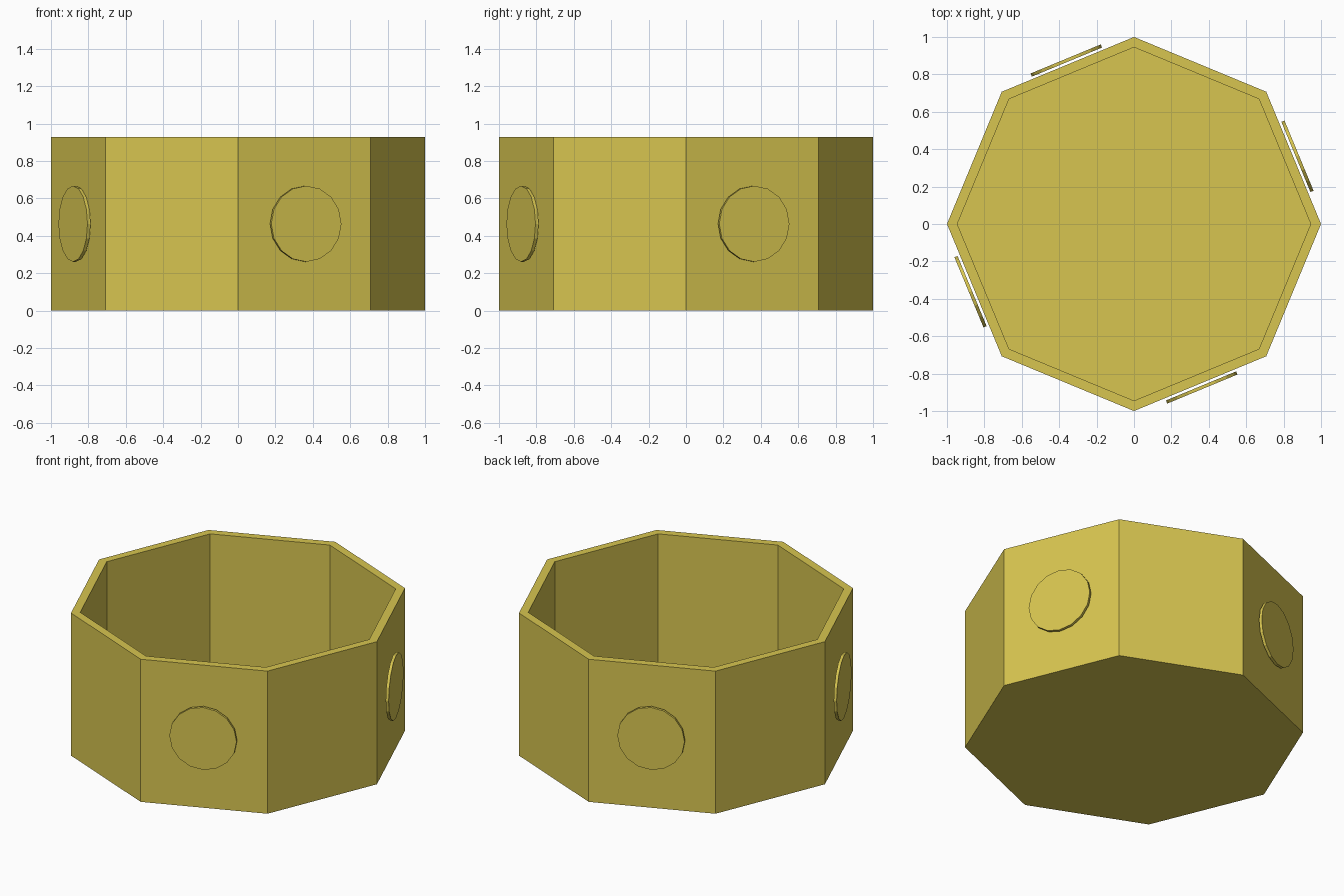
import bpy
import bmesh
from math import radians
from mathutils import Matrix

default = bpy.data.objects.get("Cube")
if default:
    bpy.data.objects.remove(default)

HEIGHT = 0.928
WALL = 0.051
DISC_RADIUS = 0.203
DISC_THICKNESS = 0.018
DISC_DISTANCE = 0.946

# One material for everything
mustard = bpy.data.materials.new("mustard yellow")
mustard.use_nodes = True
colour = (0.68, 0.56, 0.08, 1)
mustard.diffuse_color = colour
mustard.node_tree.nodes["Principled BSDF"].inputs["Base Color"].default_value = colour


def add_object(name, bm):
    mesh = bpy.data.meshes.new(name)
    bm.to_mesh(mesh)
    bm.free()
    mesh.materials.append(mustard)
    obj = bpy.data.objects.new(name, mesh)
    bpy.context.collection.objects.link(obj)
    return obj


def prism(sides, radius, depth):
    bm = bmesh.new()
    bmesh.ops.create_cone(bm, cap_ends=True, segments=sides,
                          radius1=radius, radius2=radius, depth=depth)
    return bm


# Octagonal open tub: inset the top face, then sink it to make the floor
bm = prism(8, 1, HEIGHT)
bmesh.ops.translate(bm, verts=bm.verts, vec=(0, 0, HEIGHT / 2))
top = max(bm.faces, key=lambda f: f.calc_center_median().z)
bmesh.ops.inset_region(bm, faces=[top], thickness=WALL, use_even_offset=True)
result = bmesh.ops.extrude_face_region(bm, geom=[top])
floor_verts = [g for g in result["geom"] if isinstance(g, bmesh.types.BMVert)]
bmesh.ops.translate(bm, verts=floor_verts, vec=(0, 0, WALL - HEIGHT))
if top.is_valid:
    bmesh.ops.delete(bm, geom=[top], context="FACES_ONLY")
bmesh.ops.recalc_face_normals(bm, faces=bm.faces)
add_object("octagonal_tub", bm)

# Round plates standing just off every second wall
for i, side in enumerate(("left", "back", "right", "front")):
    bm = prism(16, DISC_RADIUS, DISC_THICKNESS)
    disc = add_object(side + "_round_plate", bm)
    disc.matrix_world = (Matrix.Rotation(radians(22.5 + 90 * i), 4, "Z")
                         @ Matrix.Translation((DISC_DISTANCE, 0, HEIGHT / 2))
                         @ Matrix.Rotation(radians(90), 4, "Y"))
